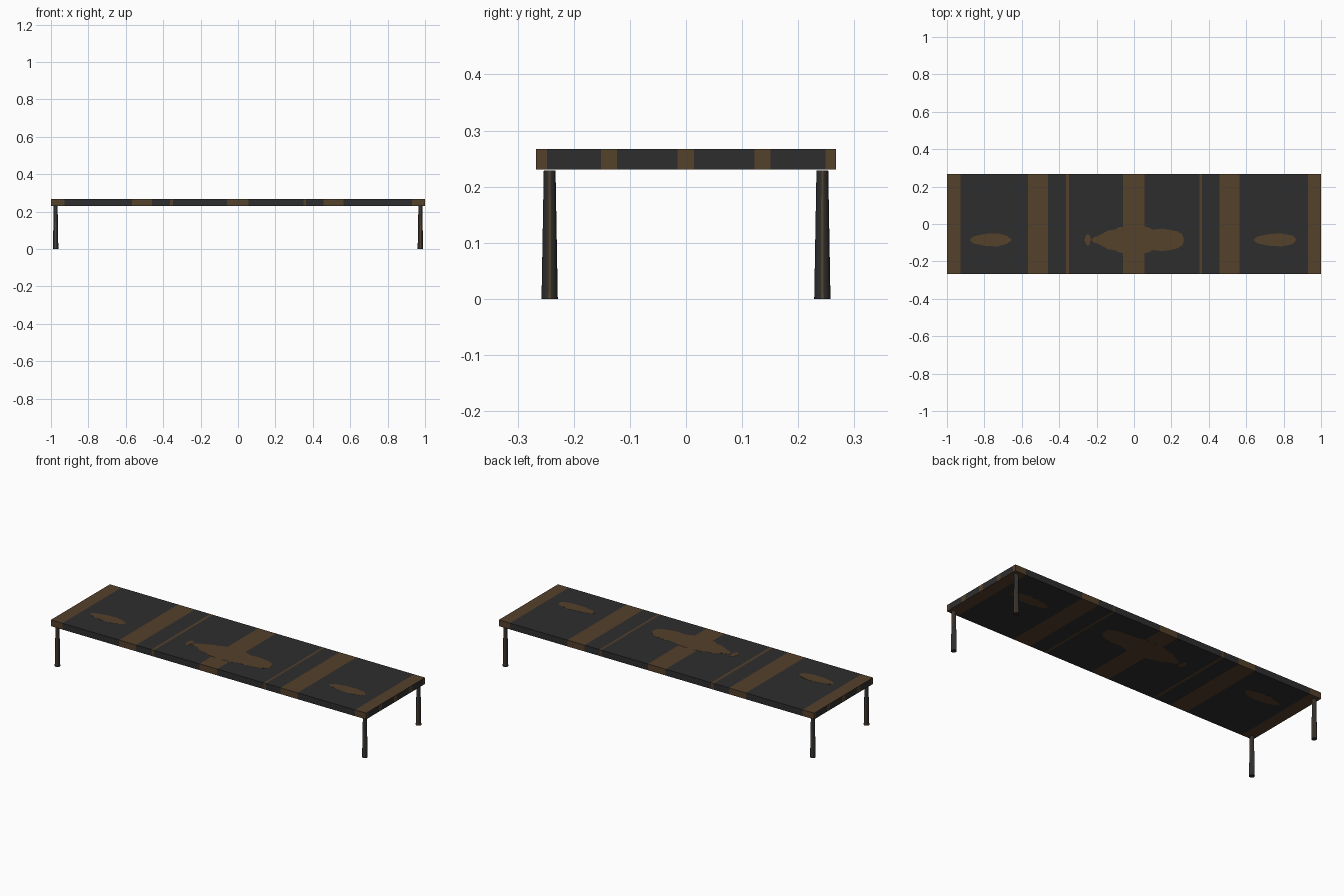
import bpy, bmesh, math
from mathutils import Vector

if "Cube" in bpy.data.objects:
    bpy.data.objects.remove(bpy.data.objects["Cube"])

L, W = 1.0, 0.267          # half length and half width
Z0, Z1 = 0.231, 0.267      # underside and upper face of the top


def material(name, rgb):
    m = bpy.data.materials.new(name)
    m.diffuse_color = (*rgb, 1)
    m.use_nodes = True
    m.node_tree.nodes["Principled BSDF"].inputs["Base Color"].default_value = m.diffuse_color
    return m


DARK = material("dark charcoal", (0.027, 0.027, 0.027))
BROWN = material("brown wood", (0.089, 0.052, 0.024))


def finish(bm, name):
    bmesh.ops.recalc_face_normals(bm, faces=bm.faces[:])
    me = bpy.data.meshes.new(name)
    bm.to_mesh(me)
    bm.free()
    me.materials.append(DARK)
    me.materials.append(BROWN)
    ob = bpy.data.objects.new(name, me)
    bpy.context.collection.objects.link(ob)
    return ob


# Brown bands, as fractions of the half length
BANDS = [(-1.01, -0.927), (-0.567, -0.46), (-0.363, -0.347), (-0.058, 0.055),
         (0.35, 0.363), (0.457, 0.565), (0.93, 1.01)]
END_BANDS = [b for b in BANDS if b[1] - b[0] > 0.03]


def banded(t, bands):
    return int(any(a < t < b for a, b in bands))


# Table top, cut into bands along its length and across its two ends
bm = bmesh.new()
bmesh.ops.create_cube(bm, size=1)
for v in bm.verts:
    v.co = Vector((v.co.x * 2 * L, v.co.y * 2 * W, (Z0 + Z1) / 2 + v.co.z * (Z1 - Z0)))
for cut in [c for b in BANDS for c in b if abs(c) < 1]:
    bmesh.ops.bisect_plane(bm, geom=bm.verts[:] + bm.edges[:] + bm.faces[:],
                           plane_co=(cut, 0, 0), plane_no=(1, 0, 0))
for cut in [c for b in END_BANDS for c in b if abs(c) < 1]:
    faces = [f for f in bm.faces if abs(f.calc_center_median().x) > 0.999]
    edges = list({e for f in faces for e in f.edges})
    verts = list({v for f in faces for v in f.verts})
    bmesh.ops.bisect_plane(bm, geom=verts + edges + faces,
                           plane_co=(0, cut * W, 0), plane_no=(0, 1, 0))
for f in bm.faces:
    c = f.calc_center_bounds()
    if abs(c.x) > 0.999:
        f.material_index = banded(c.y / W, END_BANDS)
    else:
        f.material_index = banded(c.x, BANDS)
finish(bm, "table_top")

# Wood knots: thin plates, outline given as (x, half height) and mirrored
KNOTS = {
    "centre_knot": [(-0.228, 0), (-0.215, 0.014), (-0.19, 0.022), (-0.165, 0.035),
                    (-0.14, 0.05), (-0.1, 0.056), (-0.08, 0.068), (0, 0.074),
                    (0.07, 0.07), (0.1, 0.055), (0.15, 0.06), (0.19, 0.055),
                    (0.23, 0.046), (0.258, 0.03), (0.268, 0)],
    "small_knot": [(-0.265, 0), (-0.255, 0.028), (-0.24, 0.03), (-0.23, 0)],
    "left_knot": [(-0.878, 0), (-0.86, 0.018), (-0.8, 0.032), (-0.73, 0.035),
                  (-0.68, 0.022), (-0.652, 0)],
    "right_knot": [(0.638, 0), (0.66, 0.018), (0.72, 0.031), (0.79, 0.035),
                   (0.85, 0.022), (0.868, 0)],
}


def knot(name, pts, y, z):
    outline = [(x, y + h) for x, h in pts] + [(x, y - h) for x, h in pts[-2:0:-1]]
    bm = bmesh.new()
    f = bm.faces.new([bm.verts.new((x, yy, z - 0.0006)) for x, yy in outline])
    ext = bmesh.ops.extrude_face_region(bm, geom=[f])
    for v in ext["geom"]:
        if isinstance(v, bmesh.types.BMVert):
            v.co.z += 0.0012
    for f in bm.faces:
        f.material_index = 1
    finish(bm, name)


for name, pts in KNOTS.items():
    knot("upper_" + name, pts, -0.085, Z1)
    knot("lower_" + name, pts, 0.085, Z0)

# Tapered round legs with four thin brown streaks each
SIDES = 36
for sx, nx in ((-1, "left"), (1, "right")):
    for sy, ny in ((-1, "front"), (1, "back")):
        bm = bmesh.new()
        h = 0.2285
        bmesh.ops.create_cone(bm, cap_ends=True, segments=SIDES,
                              radius1=0.0145, radius2=0.0105, depth=h)
        for f in bm.faces:
            c = f.calc_center_median()
            if len(f.verts) == 4:
                f.smooth = True
                a = math.degrees(math.atan2(c.y, c.x)) % 90
                f.material_index = int(a < 11 or a > 79)
        bmesh.ops.translate(bm, verts=bm.verts[:], vec=(sx * 0.975, sy * 0.243, h / 2))
        for e in bm.edges:
            e.smooth = all(len(f.verts) == 4 for f in e.link_faces)
        finish(bm, f"{ny}_{nx}_leg")
